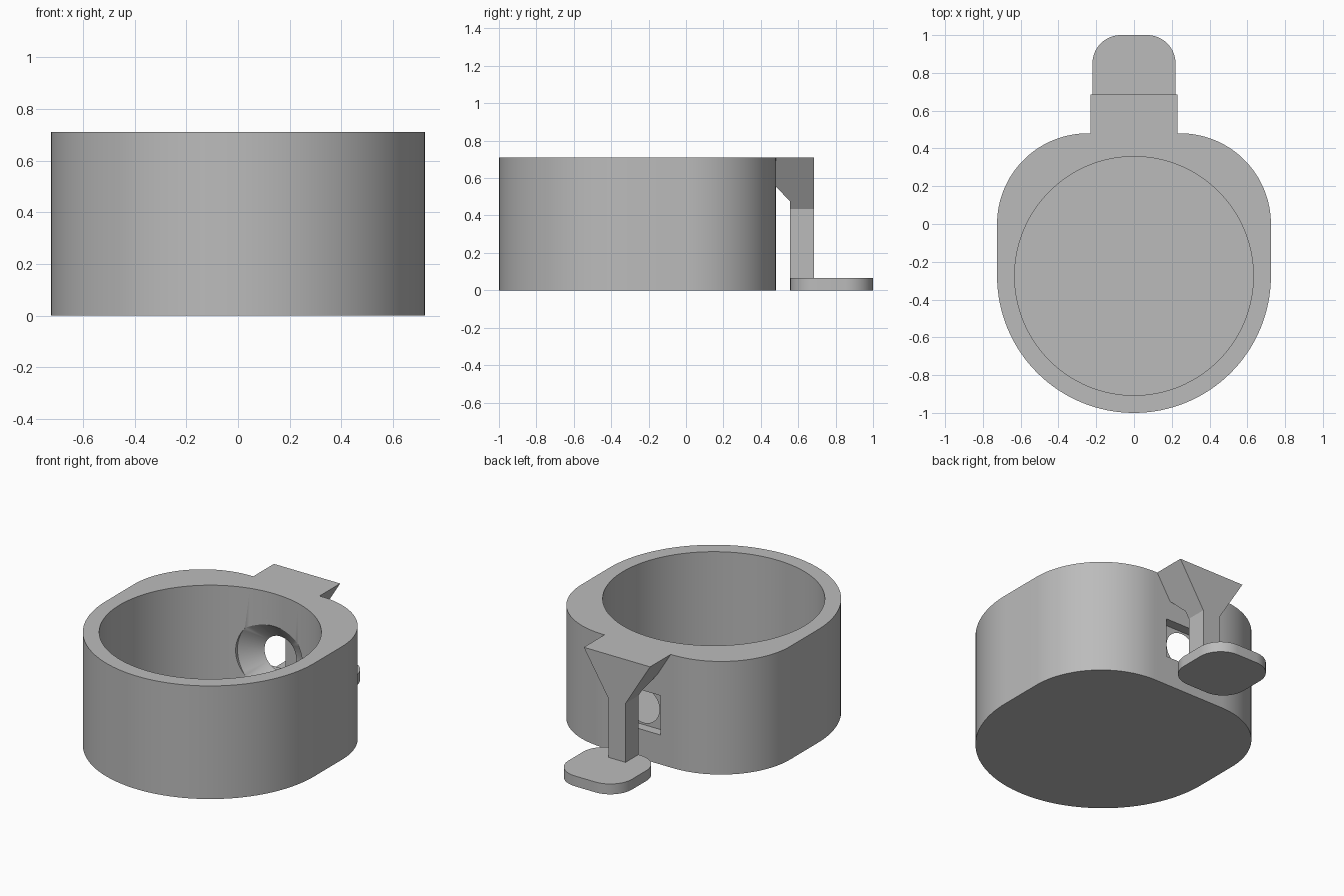
import bpy, bmesh
from math import sin, cos, pi, radians
from mathutils import Matrix

if "Cube" in bpy.data.objects:
    bpy.data.objects.remove(bpy.data.objects["Cube"])

grey = bpy.data.materials.new("plain grey")
grey.use_nodes = True
grey.diffuse_color = (0.5, 0.5, 0.5, 1)
grey.node_tree.nodes["Principled BSDF"].inputs["Base Color"].default_value = (0.5, 0.5, 0.5, 1)


def arc(cx, cy, r, start, end, steps):
    angles = [radians(start + (end - start) * i / steps) for i in range(steps + 1)]
    return [(cx + r * cos(a), cy + r * sin(a)) for a in angles]


def prism(name, outline, low, high, axis="z"):
    """Extrude a closed 2D outline along one axis."""
    place = {"z": lambda a, b, h: (a, b, h),
             "y": lambda a, b, h: (a, h, b),
             "x": lambda a, b, h: (h, a, b)}[axis]
    bm = bmesh.new()
    face = bm.faces.new([bm.verts.new(place(a, b, low)) for a, b in outline])
    top = bmesh.ops.extrude_face_region(bm, geom=[face])["geom"]
    for v in top:
        if isinstance(v, bmesh.types.BMVert):
            v.co = place(*{"z": (v.co.x, v.co.y), "y": (v.co.x, v.co.z),
                           "x": (v.co.y, v.co.z)}[axis], high)
    return finish(name, bm)


def finish(name, bm):
    bmesh.ops.recalc_face_normals(bm, faces=bm.faces)
    mesh = bpy.data.meshes.new(name)
    bm.to_mesh(mesh)
    bm.free()
    mesh.materials.append(grey)
    obj = bpy.data.objects.new(name, mesh)
    bpy.context.collection.objects.link(obj)
    return obj


def revolve_y(name, profile, z, steps=64):
    """Spin (radius, y) points about a horizontal axis at height z."""
    bm = bmesh.new()
    verts = [bm.verts.new((r, y, 0)) for r, y in profile]
    edges = [bm.edges.new(pair) for pair in zip(verts, verts[1:])]
    bmesh.ops.spin(bm, geom=verts + edges, cent=(0, 0, 0), axis=(0, 1, 0),
                   angle=2 * pi, steps=steps)
    bmesh.ops.remove_doubles(bm, verts=bm.verts, dist=1e-4)
    bmesh.ops.transform(bm, matrix=Matrix.Translation((0, 0, z)), verts=bm.verts)
    return finish(name, bm)


def combine(obj, cutter, operation):
    """Apply a boolean and discard the helper."""
    mod = obj.modifiers.new(operation.lower(), "BOOLEAN")
    mod.operation, mod.solver, mod.object = operation, "EXACT", cutter
    bpy.context.view_layer.update()
    graph = bpy.context.evaluated_depsgraph_get()
    mesh = bpy.data.meshes.new_from_object(obj.evaluated_get(graph))
    obj.modifiers.clear()
    obj.data = mesh
    bpy.data.objects.remove(cutter)


def box(name, x, y, z):
    return prism(name, [(x[0], y[0]), (x[1], y[0]), (x[1], y[1]), (x[0], y[1])], *z)


HEIGHT, CENTRE, FLOOR, BACK = 0.71, -0.275, 0.065, 0.48

# Cup body: round at the front, rounded corners towards the flat back
outline = (arc(0, CENTRE, 0.725, 180, 360, 64)
           + arc(0.245, 0, BACK, 0, 90, 32) + arc(-0.245, 0, BACK, 90, 180, 32))
body = prism("cup_body", outline, 0, HEIGHT)
combine(body, prism("cup_hollow", arc(0, CENTRE, 0.632, 0, 360, 128)[:-1], FLOOR, 1), "DIFFERENCE")

# Rectangular recess in the back and a flared hole from the inside
combine(body, box("recess", (-0.16, 0.16), (0.42, 0.6), (0.185, 0.432)), "DIFFERENCE")
flare = [(0, 0.15), (0.235, 0.15), (0.235, 0.33), (0.11, 0.42), (0.11, 0.45), (0, 0.45)]
combine(body, revolve_y("flared_hole", flare, 0.308), "DIFFERENCE")

# Hook: tapered front profile crossed with a side profile
half = [(0.06, 0.03), (0.06, 0.435), (0.23, HEIGHT)]
front = half + [(-x, z) for x, z in reversed(half)]
hook = prism("hook_arm", front, 0.4, 0.8, "y")
side = [(BACK, HEIGHT), (BACK, 0.555), (0.557, 0.475), (0.557, 0.03), (0.685, 0.03), (0.685, HEIGHT)]
combine(hook, prism("hook_side", side, -0.5, 0.5, "x"), "INTERSECT")

# Rounded foot pad below the hook
corners = [(0.07, 0.85, 0), (-0.07, 0.85, 90), (-0.07, 0.707, 180), (0.07, 0.707, 270)]
pad_outline = [p for x, y, a in corners for p in arc(x, y, 0.15, a, a + 90, 16)]
pad = prism("foot_pad", pad_outline, 0, FLOOR)

for obj in (body, hook, pad):
    bpy.ops.object.select_all(action="DESELECT")
    obj.select_set(True)
    bpy.context.view_layer.objects.active = obj
    bpy.ops.object.shade_smooth_by_angle(angle=radians(25))
